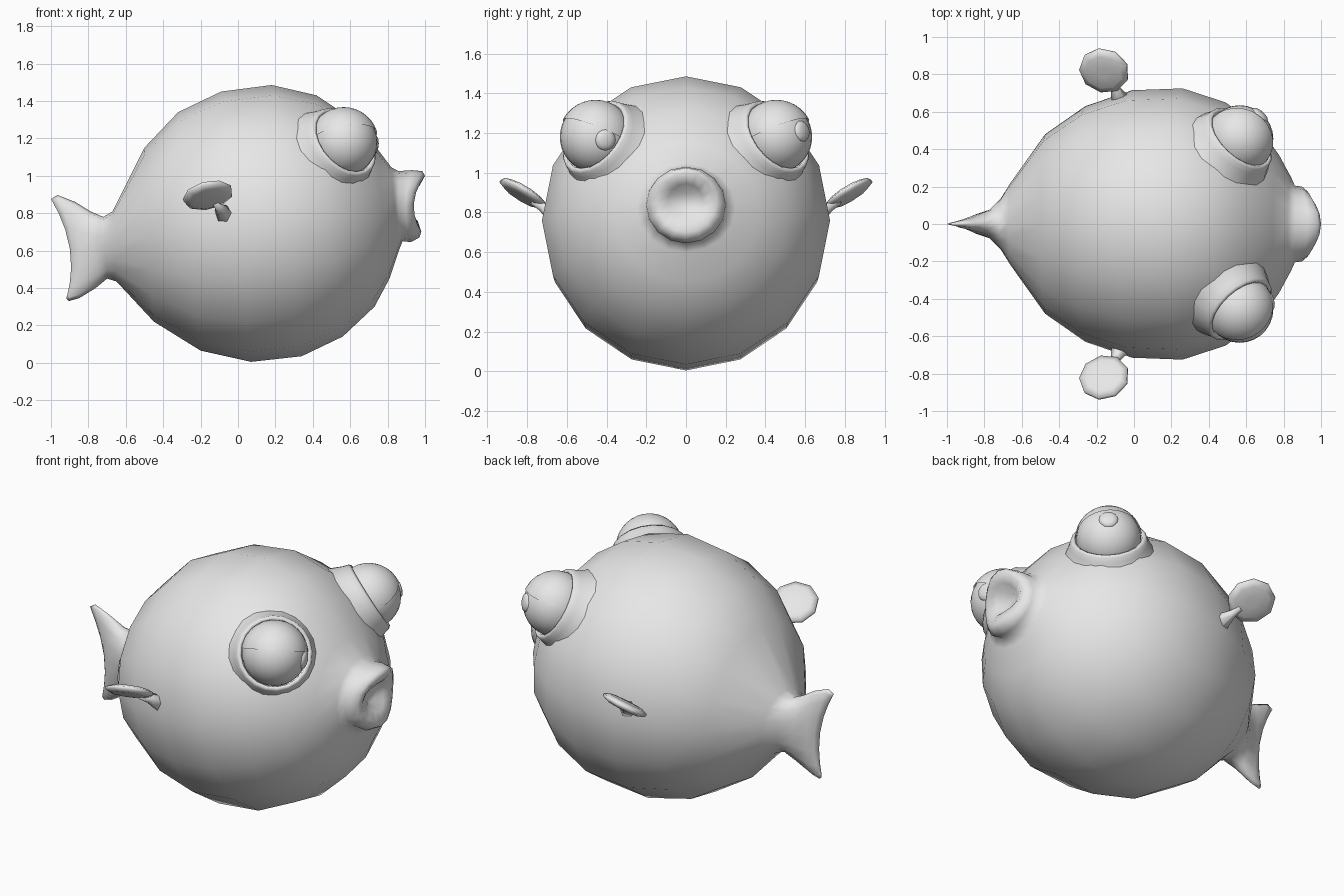
import bpy, bmesh, math
from mathutils import Vector, Matrix

if "Cube" in bpy.data.objects:
    bpy.data.objects.remove(bpy.data.objects["Cube"])

grey = bpy.data.materials.new("plain_grey")
grey.diffuse_color = (0.8, 0.8, 0.8, 1)
grey.use_nodes = True
grey.node_tree.nodes["Principled BSDF"].inputs["Base Color"].default_value = grey.diffuse_color


def finish(name, bm):
    """Turn a bmesh into a smooth grey object."""
    bmesh.ops.recalc_face_normals(bm, faces=bm.faces)
    mesh = bpy.data.meshes.new(name)
    bm.to_mesh(mesh)
    bm.free()
    mesh.materials.append(grey)
    for p in mesh.polygons:
        p.use_smooth = True
    obj = bpy.data.objects.new(name, mesh)
    bpy.context.collection.objects.link(obj)
    return obj


def bridge(bm, a, b):
    n = len(a)
    for k in range(n):
        bm.faces.new((a[k], a[(k + 1) % n], b[(k + 1) % n], b[k]))


def frame(axis, origin):
    """Matrix whose local z follows the axis."""
    return Matrix.Translation(origin) @ Vector(axis).to_track_quat('Z', 'Y').to_matrix().to_4x4()


def revolve(name, profile, sides, matrix):
    """Spin (radius, height) points about local z."""
    bm = bmesh.new()
    rings = []
    for r, h in profile:
        rings.append([bm.verts.new(matrix @ Vector((r * math.cos(2 * math.pi * k / sides),
                                                    r * math.sin(2 * math.pi * k / sides), h)))
                      for k in range(sides)])
    for a, b in zip(rings, rings[1:]):
        bridge(bm, a, b)
    bm.faces.new(rings[0])
    bm.faces.new(rings[-1])
    return finish(name, bm)


def ball(name, centre, radius, cut=None, offset=0.0):
    """Sphere, optionally keeping only the side the cut normal points to."""
    bm = bmesh.new()
    bmesh.ops.create_uvsphere(bm, u_segments=28, v_segments=18, radius=radius,
                              matrix=Matrix.Translation(centre))
    if cut:
        n = Vector(cut).normalized()
        bmesh.ops.bisect_plane(bm, geom=bm.verts[:] + bm.edges[:] + bm.faces[:],
                               plane_co=Vector(centre) + n * offset, plane_no=n, clear_inner=True)
    return finish(name, bm)


# Body, tail and lips: one loft of tilted 16-sided rings
# (top x, top z, bottom x, bottom z, half width, x shift at the sides)
RINGS = [
    (-1.00, 0.875, -0.918, 0.345, 0.012, 0.06),
    (-0.965, 0.897, -0.905, 0.33, 0.028, 0.05),
    (-0.87, 0.86, -0.85, 0.345, 0.05, 0.01),
    (-0.79, 0.81, -0.76, 0.40, 0.075, 0),
    (-0.72, 0.78, -0.70, 0.45, 0.14, 0),
    (-0.67, 0.81, -0.65, 0.435, 0.22, 0),
    (-0.50, 1.15, -0.45, 0.22, 0.48, 0),
    (-0.32, 1.34, -0.20, 0.065, 0.63, 0),
    (-0.09, 1.45, 0.07, 0.005, 0.715, 0),
    (0.18, 1.485, 0.34, 0.035, 0.725, 0),
    (0.42, 1.43, 0.56, 0.14, 0.65, 0),
    (0.60, 1.31, 0.73, 0.30, 0.52, 0),
    (0.74, 1.15, 0.81, 0.45, 0.37, 0),
    (0.82, 1.045, 0.86, 0.60, 0.25, 0),
    (0.86, 1.025, 0.88, 0.65, 0.205, -0.01),
    (0.93, 1.03, 0.925, 0.645, 0.20, -0.03),
    (0.985, 1.025, 0.97, 0.67, 0.175, -0.05),
    (1.00, 1.00, 0.98, 0.70, 0.145, -0.05),
    (0.97, 0.945, 0.96, 0.76, 0.09, -0.05),
    (0.90, 0.90, 0.90, 0.80, 0.05, 0),
]
N = 16
bm = bmesh.new()
loops = []
for xt, zt, xb, zb, w, dip in RINGS:
    loop = []
    for k in range(N):
        c, s = math.cos(2 * math.pi * k / N), math.sin(2 * math.pi * k / N)
        loop.append(bm.verts.new(((xt + xb) / 2 + (xt - xb) / 2 * c + dip * s * s,
                                  w * s, (zt + zb) / 2 + (zt - zb) / 2 * c)))
    loops.append(loop)
for a, b in zip(loops, loops[1:]):
    bridge(bm, a, b)
# Close the tail edge and mouth floor with strips across the mirror plane
for loop in (loops[0], loops[-1]):
    for k in range(N // 2):
        quad = [loop[k], loop[k + 1], loop[(N - k - 1) % N], loop[(N - k) % N]]
        bm.faces.new(list(dict.fromkeys(quad)))
finish("body", bm)

for side, tag in ((-1, "right"), (1, "left")):
    # Eye with raised socket and heavy upper lid
    eye = Vector((0.565, 0.455 * side, 1.18))
    look = Vector((0.58, 0.62 * side, 0.50)).normalized()
    revolve("eye_socket_" + tag,
            [(0.33, -0.22), (0.255, -0.11), (0.22, -0.03), (0.212, 0.0),
             (0.20, 0.012), (0.186, 0.005), (0.18, -0.04)], 20, frame(look, eye))
    ball("eyeball_" + tag, eye, 0.18)
    ball("eyelid_" + tag, eye, 0.187, (-0.2, -0.4 * side, 1), 0.02)

    # Pupil: domed button, each eye looking a different way
    gaze = Vector((0.165, 0.05, -0.015)) if side < 0 else Vector((0.11, 0.13, 0.03))
    gaze.normalize()
    revolve("pupil_" + tag,
            [(0.05, -0.03), (0.055, 0.0), (0.046, 0.013), (0.028, 0.02), (0.008, 0.022)],
            16, frame(gaze, eye + gaze * 0.168))

    # Side fin: tilted flat paddle on a narrow root
    out = Vector((0, 0.82 * side, 0.50)).normalized()
    along = Vector((0.97, 0, 0.22)).normalized()
    normal = along.cross(out).normalized()
    revolve("side_fin_" + tag,
            [(0.03, -0.024), (0.10, -0.022), (0.135, -0.008), (0.135, 0.008),
             (0.10, 0.022), (0.03, 0.024)], 9,
            frame(normal, (-0.16, 0.82 * side, 0.895)))
    revolve("fin_root_" + tag, [(0.07, -0.08), (0.025, 0.04), (0.018, 0.10)], 6,
            frame((-0.35, 0.8 * side, 0.45), (-0.085, 0.69 * side, 0.81)))
